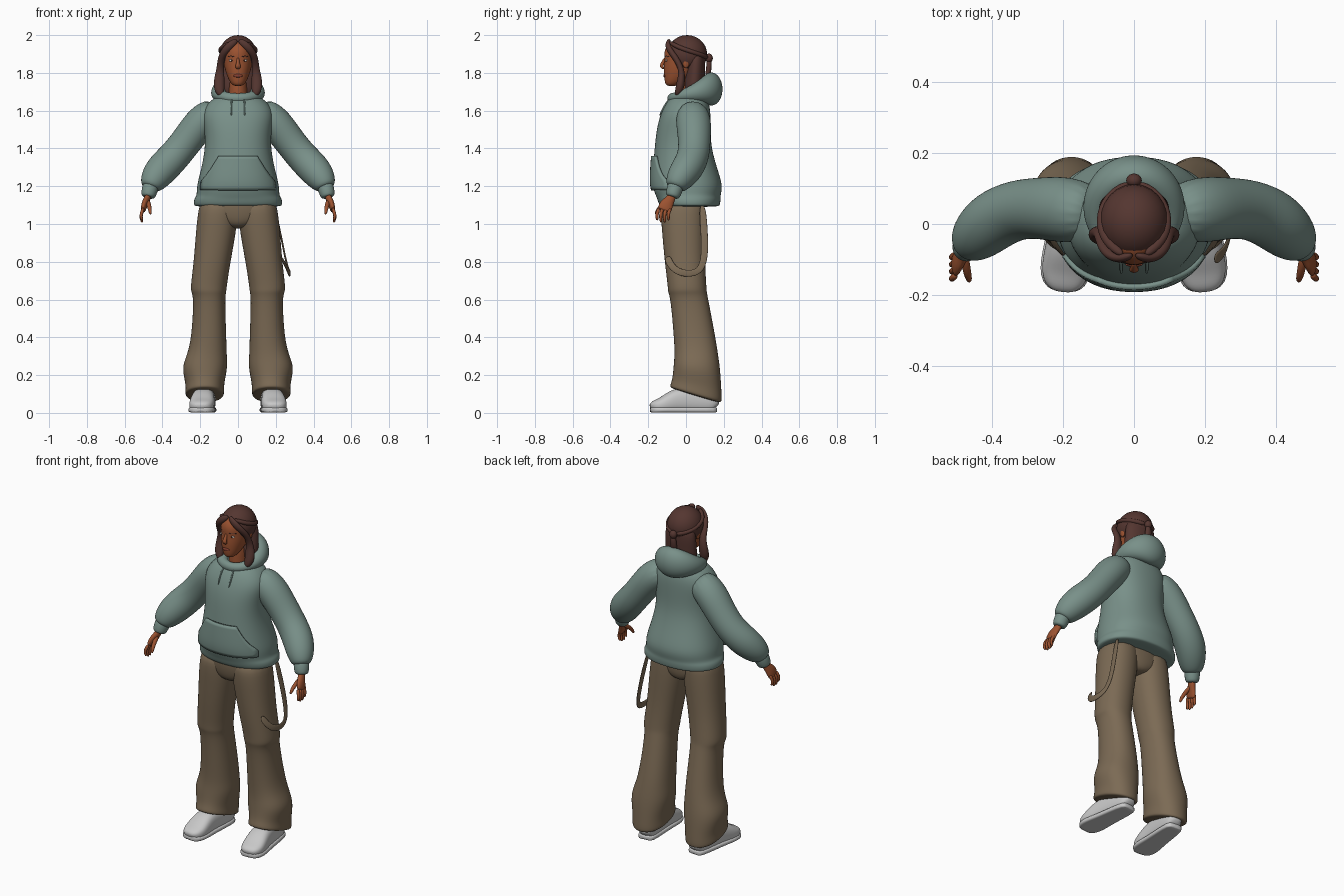
import bpy, bmesh, math
from mathutils import Vector, Matrix
from mathutils.bvhtree import BVHTree

cube = bpy.data.objects.get("Cube")
if cube:
    bpy.data.objects.remove(cube, do_unlink=True)

X, Y, Z = Vector((1, 0, 0)), Vector((0, 1, 0)), Vector((0, 0, 1))


def material(name, red, green, blue):
    mat = bpy.data.materials.new(name)
    mat.use_nodes = True
    color = (red, green, blue, 1)
    mat.diffuse_color = color
    shader = next(n for n in mat.node_tree.nodes if n.type == "BSDF_PRINCIPLED")
    shader.inputs["Base Color"].default_value = color
    return mat


sage = material("sage fabric", .19, .28, .25)
khaki = material("khaki fabric", .2, .145, .09)
skin = material("brown skin", .33, .085, .03)
hair = material("dark brown hair", .09, .037, .03)
canvas = material("light grey canvas", .58, .58, .58)
eye_white = material("eye white", .6, .55, .5)
lip = material("lip red", .23, .05, .03)


def add(name, bm, mat, mirror=False, sub=2, thickness=0):
    bmesh.ops.recalc_face_normals(bm, faces=bm.faces)
    mesh = bpy.data.meshes.new(name)
    bm.to_mesh(mesh)
    bm.free()
    mesh.materials.append(mat)
    for face in mesh.polygons:
        face.use_smooth = True
    obj = bpy.data.objects.new(name, mesh)
    bpy.context.collection.objects.link(obj)
    if thickness:
        solid = obj.modifiers.new("Thickness", "SOLIDIFY")
        solid.thickness, solid.offset = thickness, 0
    if sub:
        obj.modifiers.new("Smooth", "SUBSURF").levels = sub
        obj.modifiers["Smooth"].render_levels = sub
    if mirror:
        obj.modifiers.new("Mirror", "MIRROR")
    return obj


def sweep(name, points, mat, ref=None, n=12, power=1, closed=False, mirror=False, sub=2, edit=None):
    """Skin elliptical rings (x, y, z, radius, radius); rings stay level when ref is None."""
    bm = bmesh.new()
    rings, last = [], len(points) - 1

    def shape(value):
        return math.copysign(abs(value) ** power, value)

    for i, (x, y, z, ra, rb) in enumerate(points):
        u, v = X, Y
        if ref:
            before = points[i - 1] if i or closed else points[0]
            after = points[(i + 1) % len(points)] if i < last or closed else points[last]
            tangent = (Vector(after[:3]) - Vector(before[:3])).normalized()
            u = tangent.cross(ref).normalized()
            v = u.cross(tangent)
        angles = [math.tau * k / n for k in range(n)]
        rings.append([bm.verts.new(Vector((x, y, z)) + u * ra * shape(math.cos(a))
                                   + v * rb * shape(math.sin(a))) for a in angles])
    for i in range(len(rings) if closed else last):
        low, high = rings[i], rings[(i + 1) % len(rings)]
        for k in range(n):
            m = (k + 1) % n
            bm.faces.new((low[k], low[m], high[m], high[k]))
    if not closed:
        bm.faces.new(rings[0])
        bm.faces.new(rings[-1])
    if edit:
        for vert in bm.verts:
            edit(vert.co)
    return add(name, bm, mat, mirror, sub)


def column(name, rows, mat, **options):
    """Level rings given as height, half width, front and back."""
    rings = [(0, (f + b) / 2, z, w, (b - f) / 2) for z, w, f, b in rows]
    return sweep(name, rings, mat, n=20, **options)


def blob(name, center, size, mat, mirror=False):
    bm = bmesh.new()
    bmesh.ops.create_uvsphere(bm, u_segments=24, v_segments=14, radius=1,
                              matrix=Matrix.Translation(center) @ Matrix.Diagonal((*size, 1)))
    return add(name, bm, mat, mirror, sub=0)


def front_of(obj):
    """Return a function giving the front surface of obj at x, z."""
    bpy.context.view_layer.update()
    tree = BVHTree.FromObject(obj, bpy.context.evaluated_depsgraph_get())

    def depth(x, z, lift=0.0):
        hit = tree.ray_cast(Vector((x, -1, z)), Y)[0]
        return Vector((x, (hit.y if hit else 0) - lift, z))
    return depth


# Hoodie body with ribbed hem
torso = column("hoodie_body", [
    (1.09, .225, -.125, .172), (1.1, .238, -.145, .182), (1.135, .236, -.155, .186),
    (1.15, .22, -.162, .184), (1.2, .222, -.18, .198), (1.28, .2, -.178, .172),
    (1.4, .174, -.168, .135), (1.5, .18, -.158, .132), (1.58, .195, -.138, .132),
    (1.64, .165, -.108, .125), (1.69, .1, -.07, .1)], sage, power=.88)

# Sleeves and cuffs
sweep("sleeve", [
    (.1, .03, 1.61, .08, .075), (.19, .04, 1.55, .092, .098), (.26, .045, 1.455, .086, .088),
    (.33, .042, 1.365, .085, .086), (.395, .012, 1.3, .09, .088), (.44, -.03, 1.245, .08, .078),
    (.462, -.055, 1.205, .06, .058), (.467, -.06, 1.19, .042, .042)], sage, Y, 16, mirror=True)
sweep("cuff", [
    (.458, -.05, 1.21, .04, .04), (.464, -.057, 1.195, .046, .046),
    (.475, -.07, 1.15, .041, .041), (.477, -.073, 1.14, .03, .03)], sage, Y, mirror=True)

# Hood lying around the neck, tall at the back
hood = []
for i in range(24):
    a = math.tau * i / 24
    k = (1 - math.cos(a)) / 2
    hood.append((.1 * math.sin(a), .03 - .105 * math.cos(a), 1.665 + .05 * k,
                 .026 + .037 * k, .028 + .064 * k * k))
sweep("hood", hood, sage, Z, closed=True)

# Front pouch pocket and drawstrings
chest = front_of(torso)
bm = bmesh.new()
cols, rows = 20, 10
grid = []
for j in range(rows + 1):
    v = j / rows
    half = .195 - .095 * max(0, (v - .25) / .75) ** .8
    grid.append([bm.verts.new(chest(half * (2 * i / cols - 1), 1.18 + .18 * v, .008))
                 for i in range(cols + 1)])
for low, high in zip(grid, grid[1:]):
    for i in range(cols):
        bm.faces.new((low[i], low[i + 1], high[i + 1], high[i]))
add("pouch_pocket", bm, sage, sub=0, thickness=.016)
cord = [chest(x, z, .006) for x, z in ((.03, 1.67), (.038, 1.63), (.035, 1.57))]
sweep("drawstring", [(*p, .005, .005) for p in cord], sage, Y, 8, mirror=True)

# Hands with four fingers and a thumb
sweep("palm", [
    (.472, -.068, 1.165, .022, .018), (.48, -.08, 1.135, .024, .018),
    (.493, -.1, 1.11, .036, .018), (.501, -.113, 1.08, .04, .015),
    (.503, -.117, 1.07, .032, .011)], skin, X, mirror=True)
for i, label in enumerate(("index", "middle", "ring", "little")):
    y = -.142 + .02 * i
    drop = .012 * abs(i - 1.5)
    sweep(label + "_finger", [
        (.5, y, 1.088, .01, .011), (.512, y - .012, 1.055, .01, .01),
        (.514, y - .012, 1.028 + drop / 2, .009, .009), (.506, y - .01, 1 + drop, .007, .007)],
        skin, Y, 8, mirror=True, sub=1)
sweep("thumb", [
    (.478, -.085, 1.125, .014, .014), (.472, -.125, 1.1, .013, .013),
    (.466, -.15, 1.075, .011, .011), (.463, -.162, 1.05, .007, .007)], skin, X, 8, mirror=True)

# Trousers: hips plus flared legs whose hems slope down to the back
column("trouser_hips", [
    (.975, .03, -.07, .06), (.99, .1, -.11, .085), (1.03, .198, -.128, .1),
    (1.1, .205, -.138, .1), (1.15, .2, -.13, .1)], khaki)


def slope_hem(co):
    fade = max(0, min(1, (.3 - co.z) / .2))
    co.z -= (co.y - .05) * .3 * fade


leg_rows = [(1.14, .0, .2, -.13, .1), (1.05, .002, .215, -.136, .105), (.97, .006, .224, -.13, .105),
            (.8, .038, .236, -.115, .102), (.67, .058, .253, -.098, .11), (.64, .06, .25, -.098, .112),
            (.61, .068, .235, -.084, .118), (.4, .06, .248, -.066, .158), (.31, .058, .27, -.062, .172),
            (.24, .052, .302, -.068, .184), (.15, .074, .276, -.074, .19), (.1, .07, .284, -.09, .194),
            (.09, .08, .27, -.08, .18)]
sweep("trouser_leg", [((a + b) / 2, (f + k) / 2, z, (b - a) / 2, (k - f) / 2)
                      for z, a, b, f, k in leg_rows],
      khaki, n=16, power=.9, mirror=True, edit=slope_hem)

# Hanging strap on the left leg
strap = [(.19, .085, 1.11), (.225, .098, .95), (.25, .1, .82), (.268, .075, .75),
         (.276, .02, .735), (.268, -.045, .745), (.25, -.085, .785), (.225, -.1, .83)]
sweep("hanging_strap", [(*p, .02, .005) for p in strap], khaki, X, 8, power=.6)


# Shoes: upper, sole and laces
def ground(co):
    co.z = max(co.z, .002)


shoe = [(.16, .03, .06), (.148, .05, .1), (.06, .056, .13), (-.03, .06, .138), (-.08, .066, .115),
        (-.13, .069, .08), (-.168, .058, .066), (-.188, .03, .045)]


def shoe_x(y):
    return .18 - .1 * y


sweep("shoe_upper", [(shoe_x(y), y, h / 2, w, h / 2) for y, w, h in shoe], canvas, Z, 16,
      power=.75, mirror=True, edit=ground)
sweep("shoe_sole", [(shoe_x(y), y * 1.02, .016, w * 1.07, .016) for y, w, h in shoe], canvas, Z, 16,
      power=.5, mirror=True, sub=1, edit=ground)
for i in range(3):
    y, z = -.075 - .02 * i, .115 - .012 * i
    x = shoe_x(y)
    sweep("shoe_lace", [(x - .035, y, z - .012, .005, .005), (x, y, z, .006, .006),
                        (x + .035, y, z - .012, .005, .005)], canvas, Z, 8, mirror=True, sub=1)

# Head, neck and face
head = column("head", [
    (1.73, .02, -.098, -.05), (1.742, .038, -.112, -.03), (1.785, .06, -.117, .04),
    (1.83, .073, -.119, .08), (1.87, .077, -.115, .09), (1.91, .076, -.119, .09),
    (1.95, .066, -.1, .08), (1.975, .04, -.06, .05)], skin, power=.94)
column("neck", [(1.62, .06, -.06, .08), (1.69, .048, -.05, .06), (1.8, .046, -.055, .06)], skin)
face = front_of(head)
sweep("nose", [(0, -.108, 1.882, .007, .007), (0, -.122, 1.855, .009, .01),
               (0, -.132, 1.835, .016, .012), (0, -.118, 1.82, .012, .006)], skin, Y, 10)
blob("eye", face(.034, 1.866, -.002), (.015, .005, .0065), eye_white, True)
blob("iris", face(.034, 1.866, .001), (.005, .003, .005), hair, True)
blob("lips", face(0, 1.785, -.001), (.024, .006, .009), lip)
blob("ear", (.08, .0, 1.855), (.01, .018, .03), skin, True)
brow = [face(x, z, -.001) for x, z in ((.015, 1.884), (.035, 1.891), (.056, 1.884))]
sweep("eyebrow", [(*p, .004, .004) for p in brow], hair, Z, 8, mirror=True, sub=1)

# Hair: cap, long back fall, swept front locks, twisted side strands and knot
blob("hair_cap", (0, .006, 1.898), (.098, .106, .102), hair)
column("hair_back", [(1.64, .07, .02, .085), (1.7, .1, -.02, .1), (1.78, .1, -.005, .1),
                     (1.86, .098, .0, .105), (1.92, .08, .0, .095)], hair)
sweep("front_lock", [
    (.004, -.086, 1.974, .014, .01), (.038, -.1, 1.952, .02, .014), (.07, -.086, 1.918, .021, .016),
    (.09, -.055, 1.88, .018, .016), (.094, -.022, 1.82, .02, .016), (.1, -.025, 1.76, .03, .022),
    (.1, -.035, 1.71, .03, .024), (.088, -.05, 1.675, .012, .012)], hair, Y, mirror=True)
sweep("side_strand", [
    (.03, -.088, 1.965, .012, .01), (.078, -.05, 1.94, .016, .013), (.097, .01, 1.918, .017, .013),
    (.072, .08, 1.895, .016, .013), (.01, .115, 1.88, .014, .014)], hair, Z, mirror=True)
blob("hair_knot", (0, .122, 1.878), (.022, .02, .024), hair)
sweep("hair_tail", [(0, .12, 1.875, .014, .014), (0, .124, 1.83, .022, .016),
                    (0, .11, 1.77, .02, .014)], hair, Y, 10)
